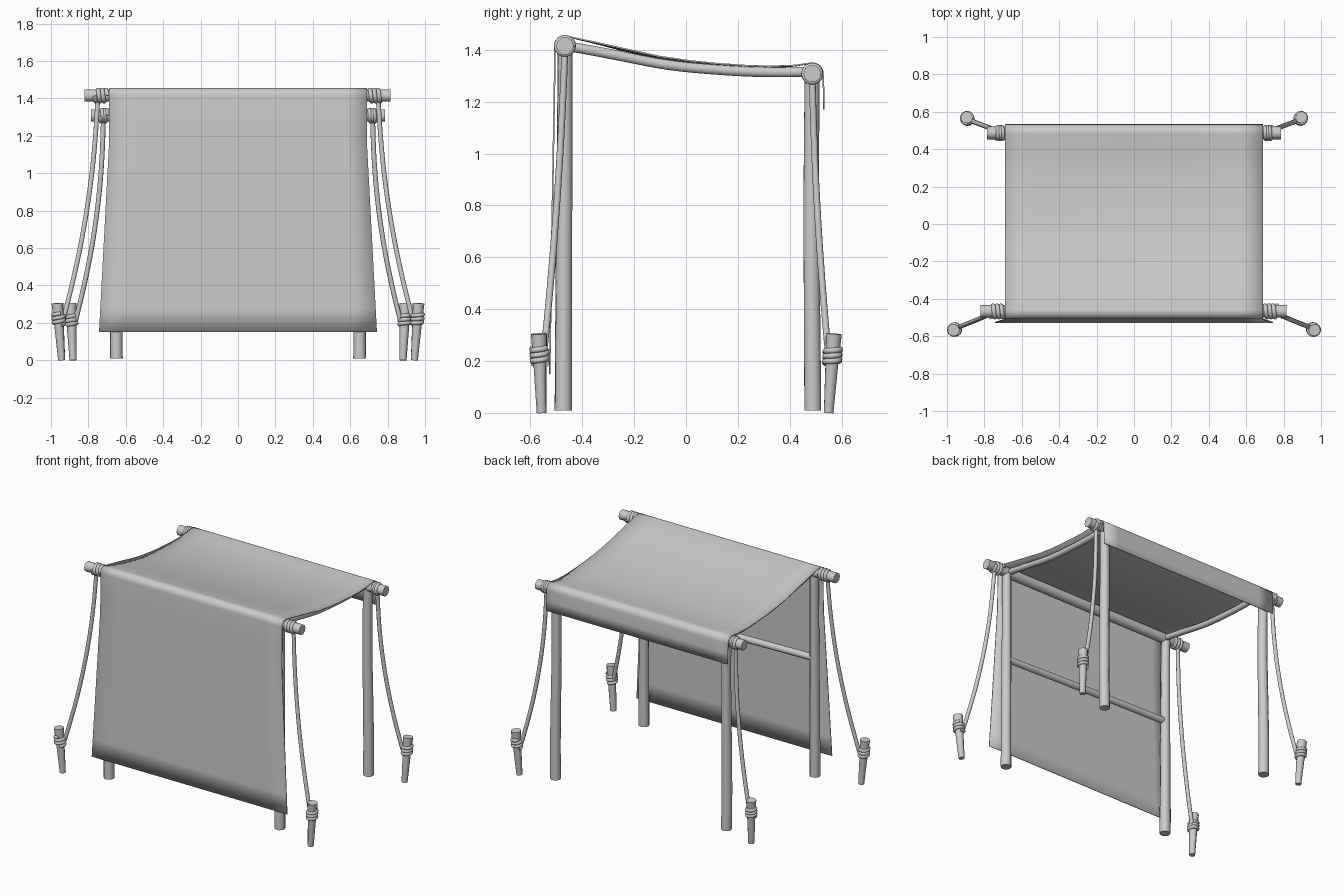
import bpy, bmesh, math
from mathutils import Vector

cube = bpy.data.objects.get("Cube")
if cube:
    bpy.data.objects.remove(cube)

grey = bpy.data.materials.new("plain_grey")
grey.use_nodes = True
grey.diffuse_color = (0.6, 0.6, 0.6, 1)
grey.node_tree.nodes["Principled BSDF"].inputs["Base Color"].default_value = (0.6, 0.6, 0.6, 1)


def finish(obj):
    bpy.ops.object.select_all(action='DESELECT')
    obj.select_set(True)
    bpy.context.view_layer.objects.active = obj
    if obj.type == 'CURVE':
        bpy.ops.object.convert(target='MESH')
        obj = bpy.context.view_layer.objects.active
    obj.data.materials.clear()
    obj.data.materials.append(grey)
    bpy.ops.object.shade_smooth_by_angle(angle=math.radians(40))
    return obj


def tube(name, points, radius, end_radius=None, kind='NURBS'):
    """Capped round tube along a path, optionally tapering."""
    end_radius = radius if end_radius is None else end_radius
    curve = bpy.data.curves.new(name, 'CURVE')
    curve.dimensions = '3D'
    curve.bevel_depth = 1.0
    curve.bevel_resolution = 3
    curve.use_fill_caps = True
    curve.resolution_u = 6
    spline = curve.splines.new(kind)
    spline.points.add(len(points) - 1)
    for i, (pt, co) in enumerate(zip(spline.points, points)):
        pt.co = (*co, 1)
        pt.radius = radius + (end_radius - radius) * i / (len(points) - 1)
    if kind == 'NURBS':
        spline.order_u = min(4, len(points))
        spline.use_endpoint_u = True
    obj = bpy.data.objects.new(name, curve)
    bpy.context.collection.objects.link(obj)
    return finish(obj)


def coil(name, start, end, radius, turns, thickness=0.012):
    """Rope wound around the line from start to end."""
    start, end = Vector(start), Vector(end)
    turn = (end - start).to_track_quat('Z', 'Y')
    steps = turns * 14
    path = []
    for i in range(steps + 1):
        a = 2 * math.pi * i / 14
        path.append(start.lerp(end, i / steps) + turn @ Vector((radius * math.cos(a), radius * math.sin(a), 0)))
    return tube(name, path, thickness, kind='POLY')


# Cloth profile in y, z: front drop, roll over the front rail, sag, roll over the back rail, flap
FRONT, BACK = (-0.467, 1.415), (0.487, 1.308)


def arc(centre, r, a0, a1, n=8):
    angles = [math.radians(a0 + (a1 - a0) * i / n) for i in range(n + 1)]
    return [(centre[0] + r * math.cos(a), centre[1] + r * math.sin(a)) for a in angles]


drop = [(-0.529 + 0.021 * i / 10, 0.15 + 1.25 * i / 10) for i in range(10)]
sag = [(-0.35, 1.432), (-0.25, 1.41), (-0.1, 1.377), (0.02, 1.36), (0.12, 1.35),
       (0.22, 1.343), (0.32, 1.339), (0.42, 1.343)]
profile = drop + arc(FRONT, 0.041, 180, 80) + sag + arc(BACK, 0.044, 95, 0) + [(0.534, 1.24), (0.535, 1.17)]

bm = bmesh.new()
columns = 12
rows = []
for y, z in profile:
    half = 0.69 + (max(0, 1.15 - z) * 0.053 if y < -0.4 else 0)
    span = max(0, min(1, (y + 0.43) / 0.2, (0.45 - y) / 0.2))
    row = []
    for j in range(columns + 1):
        u = 2 * j / columns - 1
        row.append(bm.verts.new((u * half, y, z - 0.008 * span * (1 - u * u))))
    rows.append(row)
for a, b in zip(rows, rows[1:]):
    for j in range(columns):
        bm.faces.new((a[j], a[j + 1], b[j + 1], b[j]))
mesh = bpy.data.meshes.new("cloth_canopy")
bm.to_mesh(mesh)
bm.free()
canopy = bpy.data.objects.new("cloth_canopy", mesh)
bpy.context.collection.objects.link(canopy)
finish(canopy)
solid = canopy.modifiers.new("thickness", 'SOLIDIFY')
solid.thickness = 0.006
solid.offset = -1

# Long rails that carry the cloth
tube("front_rail", [(-0.82, *FRONT), (0.816, *FRONT)], 0.034, kind='POLY')
tube("back_rail", [(-0.785, *BACK), (0.785, *BACK)], 0.034, kind='POLY')
# Low bar between the front posts
tube("front_crossbar", [(-0.65, -0.47, 0.82), (0, -0.47, 0.81), (0.65, -0.47, 0.79)], 0.023)

for s, side in ((1, "left"), (-1, "right")):
    # Slightly crooked posts
    tube(f"{side}_front_post", [(s * 0.65, -0.473, 0.01), (s * 0.652, -0.472, 0.5),
                                (s * 0.647, -0.468, 1), (s * 0.65, -0.466, 1.41)], 0.034, 0.029)
    tube(f"{side}_back_post", [(s * 0.65, 0.489, 0.01), (s * 0.66, 0.486, 0.5), (s * 0.635, 0.48, 0.85),
                               (s * 0.65, 0.487, 1.3)], 0.034, 0.03)
    # Sagging side rail under the cloth edge
    tube(f"{side}_side_rail", [(s * 0.64, -0.46, 1.415), (s * 0.64, -0.27, 1.382), (s * 0.64, -0.1, 1.34),
                               (s * 0.64, 0.13, 1.322), (s * 0.64, 0.3, 1.311), (s * 0.64, 0.48, 1.315)], 0.02)

    # Guy cords with coils and stakes
    for end, (ry, rz), cord_x, top, foot in (
            ("front", FRONT, 0.75, (0.965, -0.567, 0.305), (0.943, -0.557, 0)),
            ("back", BACK, 0.72, (0.895, 0.57, 0.305), (0.882, 0.55, 0))):
        top = Vector((s * top[0], top[1], top[2]))
        foot = Vector((s * foot[0], foot[1], foot[2]))
        name = f"{side}_{end}"
        tube(name + "_stake", [foot, foot.lerp(top, 0.6), top], 0.019, 0.032, kind='POLY')
        coil(name + "_stake_coil", foot.lerp(top, 0.62), foot.lerp(top, 0.82), 0.028, 3, 0.011)
        coil(name + "_rail_coil", (s * 0.7, ry, rz), (s * (cord_x + 0.015), ry, rz), 0.031, 3)
        a = Vector((s * cord_x, ry, rz - 0.02))
        b = foot.lerp(top, 0.72) + Vector((-s * 0.025, -0.015 * math.copysign(1, ry), 0))
        path = []
        for i in range(9):
            t = i / 8
            p = a.lerp(b, t)
            bow = 4 * t * (1 - t)
            path.append(p + Vector((-s * 0.035 * bow, -0.01 * bow * math.copysign(1, ry), 0)))
        tube(name + "_cord", path, 0.013)
